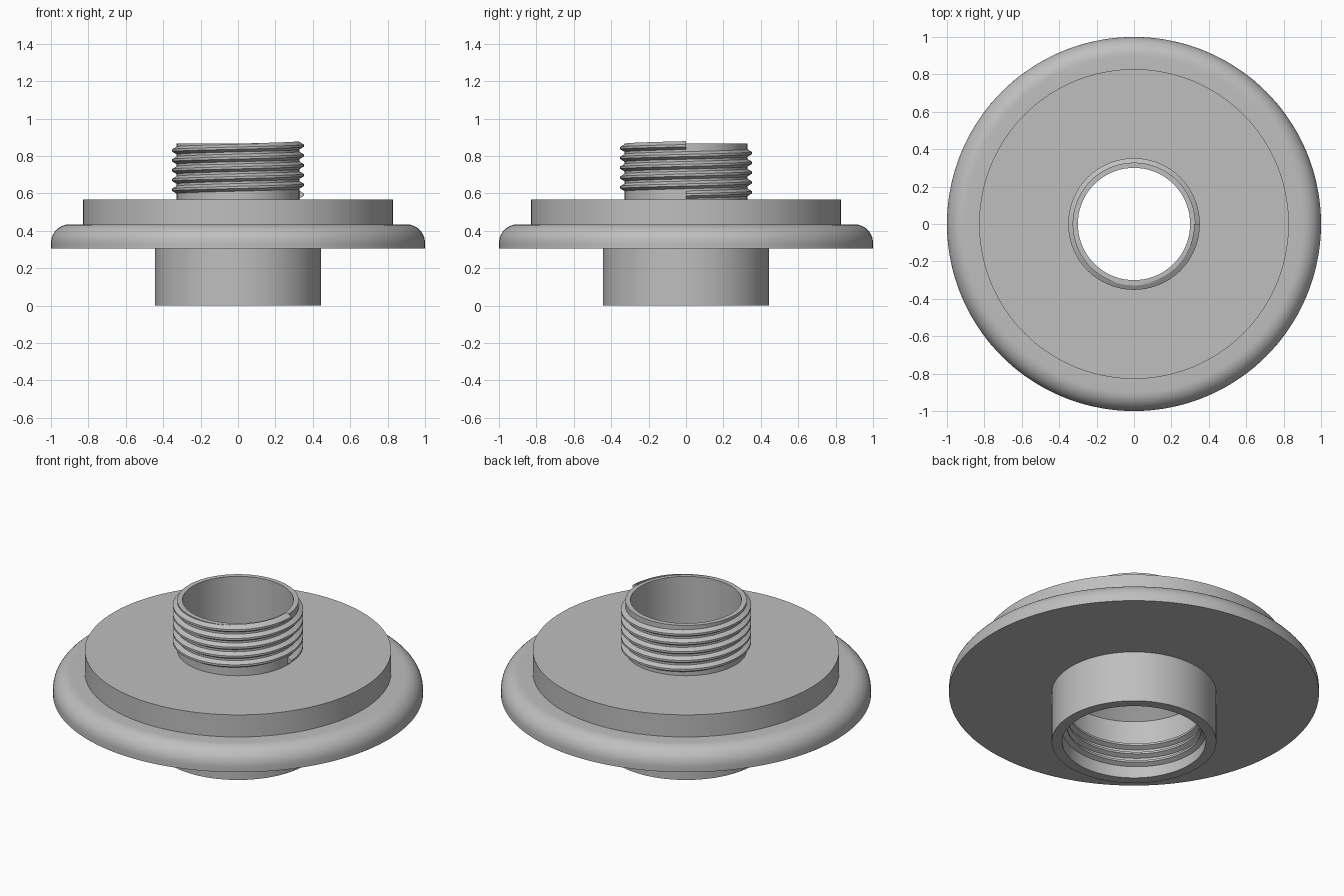
import bpy, bmesh, math

if "Cube" in bpy.data.objects:
    bpy.data.objects.remove(bpy.data.objects["Cube"])

metal = bpy.data.materials.new("light grey metal")
metal.diffuse_color = (0.52, 0.52, 0.52, 1)
metal.use_nodes = True
metal.node_tree.nodes["Principled BSDF"].inputs["Base Color"].default_value = metal.diffuse_color


def finish(bm, name):
    bmesh.ops.recalc_face_normals(bm, faces=bm.faces)
    mesh = bpy.data.meshes.new(name)
    bm.to_mesh(mesh)
    bm.free()
    mesh.materials.append(metal)
    obj = bpy.data.objects.new(name, mesh)
    bpy.context.collection.objects.link(obj)
    bpy.ops.object.select_all(action='DESELECT')
    obj.select_set(True)
    bpy.context.view_layer.objects.active = obj
    bpy.ops.object.shade_smooth_by_angle(angle=math.radians(25))
    return obj


def ring(bm, profile, angle, dz=0.0):
    c, s = math.cos(angle), math.sin(angle)
    return [bm.verts.new((r * c, r * s, z + dz)) for r, z in profile]


def bridge(bm, a, b):
    n = len(a)
    for i in range(n):
        j = (i + 1) % n
        bm.faces.new((a[i], b[i], b[j], a[j]))


def lathe(name, profile, steps=144):
    """Revolve a closed (radius, height) section around z."""
    bm = bmesh.new()
    rings = [ring(bm, profile, 2 * math.pi * k / steps) for k in range(steps)]
    for k in range(steps):
        bridge(bm, rings[k], rings[(k + 1) % steps])
    return finish(bm, name)


def helix(name, section, z0, pitch, turns, steps=96):
    """Sweep a closed (radius, height) section up a right-handed helix."""
    bm = bmesh.new()
    rings = [ring(bm, section, 2 * math.pi * k / steps, z0 + pitch * k / steps)
             for k in range(int(turns * steps) + 1)]
    for a, b in zip(rings, rings[1:]):
        bridge(bm, a, b)
    bm.faces.new(rings[0])
    bm.faces.new(rings[-1])
    return finish(bm, name)


# Flanged body: lower socket, rounded flange, raised disc, threaded neck, bore
rounded_edge = [(0.9 + 0.1 * math.cos(t), 0.335 + 0.1 * math.sin(t))
                for t in (math.pi / 2 * i / 10 for i in range(11))]
body_section = ([(0.388, 0.0), (0.445, 0.0), (0.445, 0.305), (1.0, 0.305)]
                + rounded_edge
                + [(0.828, 0.435), (0.828, 0.567), (0.328, 0.567), (0.328, 0.867),
                   (0.30, 0.867), (0.30, 0.43), (0.388, 0.35)])
lathe("flanged_body", body_section)

# Male thread on the neck
helix("outer_thread",
      [(0.322, -0.024), (0.352, -0.006), (0.352, 0.006), (0.322, 0.024)],
      0.593, 0.0525, 5)

# Female thread inside the lower socket
helix("inner_thread",
      [(0.394, -0.022), (0.362, -0.006), (0.362, 0.006), (0.394, 0.022)],
      0.055, 0.0525, 3)
